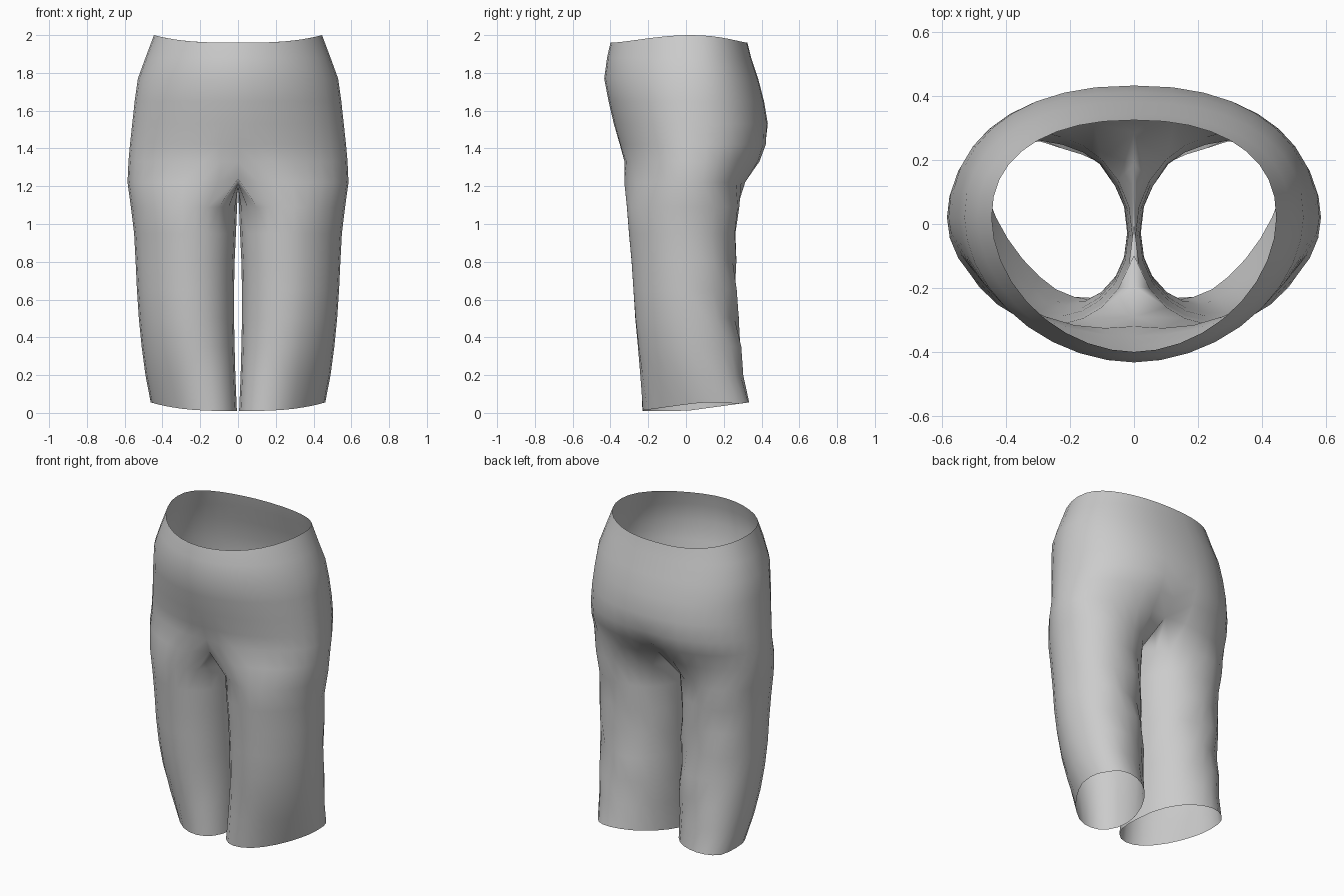
import bpy, bmesh
from math import sin, cos, radians, exp, pi

if "Cube" in bpy.data.objects:
    bpy.data.objects.remove(bpy.data.objects["Cube"])

OUT, INN = 18, 6   # segments on the outer and inner part of a leg ring

# torso levels: z, half width, front y, back y, seam dip front, seam dip back
TORSO = [(1.96, .445, -.40, .325, 0, 0), (1.88, .49, -.418, .345, 0, 0),
         (1.77, .53, -.433, .382, 0, 0), (1.65, .547, -.41, .413, 0, 0),
         (1.53, .56, -.382, .433, 0, 0), (1.42, .572, -.355, .43, .005, .01),
         (1.33, .58, -.34, .40, .02, .03), (1.22, .585, -.35, .33, .06, .045)]
# leg levels: z, inner x, outer x, front y, back y, section twist
LEG = [(1.09, .005, .567, -.315, .282, 4), (.95, .011, .55, -.304, .262, 4),
       (.8, .018, .542, -.29, .265, 4), (.65, .021, .535, -.28, .262, 4),
       (.5, .021, .525, -.27, .275, 5), (.35, .018, .51, -.255, .292, 7),
       (.2, .014, .49, -.242, .305, 13), (0, .006, .462, -.232, .335, 21)]


def power(v, p):
    return abs(v) ** p * (1 if v >= 0 else -1)


def bell(v, mid, width):
    return exp(-((v - mid) / width) ** 2)


def torso_ring(bm, z, rx, yf, yb, df, db):
    ring = []
    for i in range(OUT + 1):
        a = radians(-90 + 180 * i / OUT)
        p = (1.06 if z > 1.3 else 1) if a < 0 else .88
        x = 0 if i in (0, OUT) else rx * power(cos(a), p)
        y = .02 + power(sin(a), p) * (yb - .02 if a > 0 else .02 - yf)
        y += (df if a < 0 else -db) * bell(x, 0, .1)
        zz = z
        if z > 1.9:                       # waist edge rises at the sides
            zz += .04 * (x / rx) ** 3
        if z < 1.25:                      # front of the crotch sits higher
            zz += .02 * bell(x, 0, .12)
        ring.append(bm.verts.new((x, y, zz)))
    return ring


def leg_ring(bm, z, xi, xo, yf, yb, twist):
    cx, rx = (xi + xo) / 2, (xo - xi) / 2
    cy, ry = (yf + yb) / 2, (yb - yf) / 2
    ring = []
    for i in range(OUT + INN):
        d = -130 + 260 * i / OUT if i <= OUT else 130 + 100 * (i - OUT) / INN
        a = radians(d)
        b = radians(d + twist)            # fuller at the outer back corner
        p = 1.1 if -90 < d < 0 else .95   # flatter at the outer front
        x = cx + rx * power(cos(a), p)
        y = cy + ry * power(sin(b), p)
        # folds behind the knee
        if .1 < z < 1 and sin(b) > .3:
            y += .018 * sin(z * 21 + x * 17) * bell(z, .6, .3)
        zz = z
        if z == 0:                        # hem rises outwards and backwards
            zz = .01 + .045 * max((x / .46) ** 3, max(0, y / .33))
        ring.append(bm.verts.new((x, y, zz)))
    return ring


def bridge(bm, top, low, closed):
    n = len(top)
    for i in range(n if closed else n - 1):
        j = (i + 1) % n
        bm.faces.new((top[i], low[i], low[j], top[j]))


bm = bmesh.new()
# seat and hips
torso = [torso_ring(bm, *t) for t in TORSO]
for t, l in zip(torso, torso[1:]):
    bridge(bm, t, l, False)

# crotch seam, running from back to front
back, front = torso[-1][-1].co, torso[-1][0].co
seam = []
for k in range(1, INN):
    c = back.lerp(front, k / INN)
    c.z -= .05 * sin(pi * k / INN)
    seam.append(bm.verts.new((0, c.y, c.z)))

# leg
rings = [torso[-1] + seam] + [leg_ring(bm, *l) for l in LEG]
for t, l in zip(rings, rings[1:]):
    bridge(bm, t, l, True)

bmesh.ops.recalc_face_normals(bm, faces=bm.faces)
for f in bm.faces:
    f.smooth = True
mesh = bpy.data.meshes.new("trousers")
bm.to_mesh(mesh)
bm.free()
# make sure the open shell faces outwards
outer = max(mesh.polygons, key=lambda p: p.center.x)
if outer.normal.x < 0:
    mesh.flip_normals()
obj = bpy.data.objects.new("trousers", mesh)
bpy.context.collection.objects.link(obj)

# other half
mirror = obj.modifiers.new("mirror", 'MIRROR')
mirror.use_axis[0] = True
mirror.merge_threshold = .001
